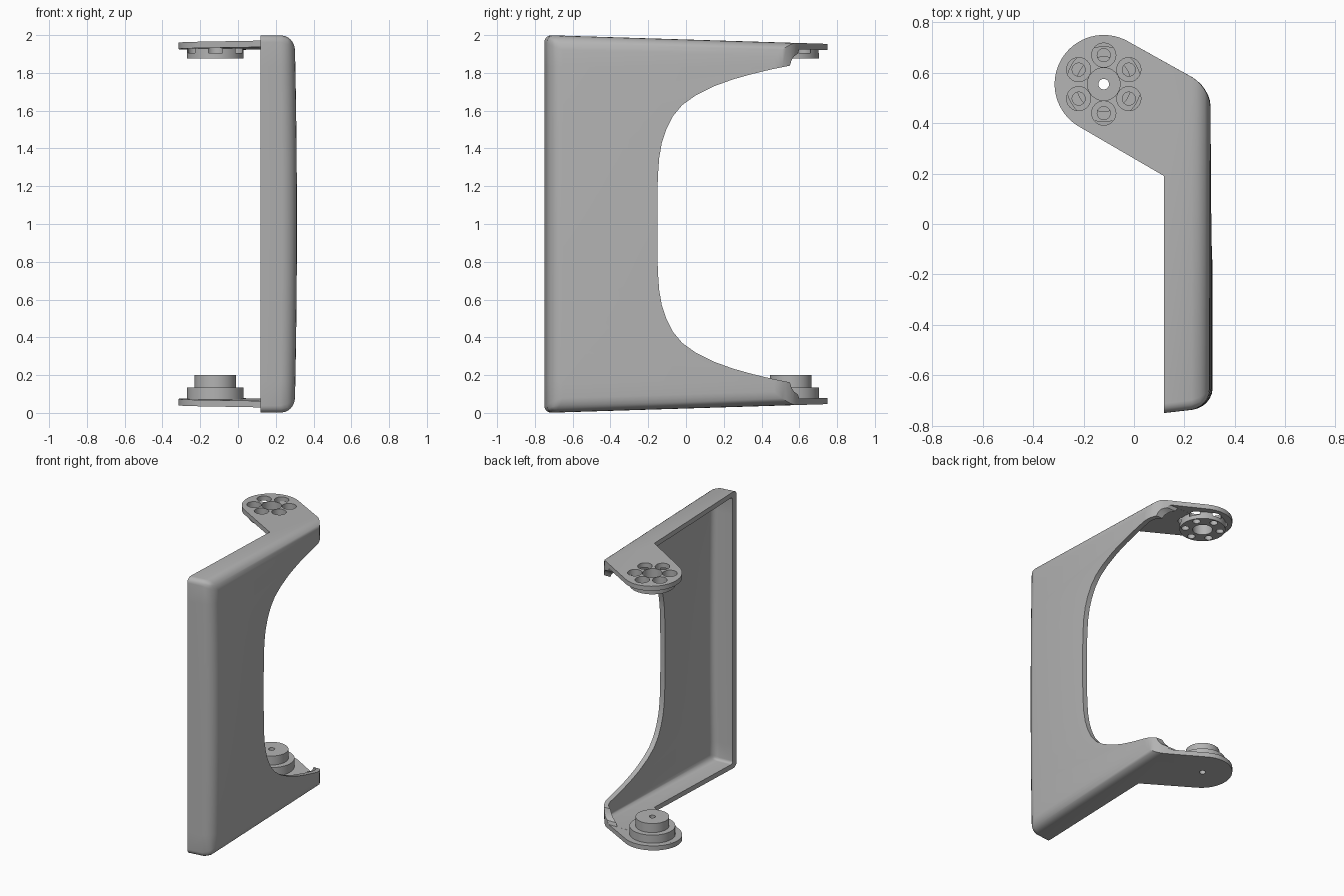
import bpy, bmesh
from math import sin, cos, pi, radians

if "Cube" in bpy.data.objects:
    bpy.data.objects.remove(bpy.data.objects["Cube"], do_unlink=True)

grey = bpy.data.materials.new("plain_grey")
grey.use_nodes = True
grey.diffuse_color = (0.45, 0.45, 0.45, 1)
grey.node_tree.nodes["Principled BSDF"].inputs["Base Color"].default_value = (0.45, 0.45, 0.45, 1)

WALL = 0.035
HUB_X, HUB_Y = -0.12, 0.555


def taper(y):
    return 1 - 0.031 * (y + 0.75)


def make_object(name, bm):
    bmesh.ops.recalc_face_normals(bm, faces=bm.faces[:])
    mesh = bpy.data.meshes.new(name)
    bm.to_mesh(mesh)
    bm.free()
    mesh.materials.append(grey)
    obj = bpy.data.objects.new(name, mesh)
    bpy.context.collection.objects.link(obj)
    return obj


def apply_modifier(obj, mod):
    bpy.ops.object.select_all(action='DESELECT')
    bpy.context.view_layer.objects.active = obj
    obj.select_set(True)
    bpy.ops.object.modifier_apply(modifier=mod.name)


def cut(obj, cutter):
    mod = obj.modifiers.new("cut", 'BOOLEAN')
    mod.operation, mod.solver, mod.object = 'DIFFERENCE', 'EXACT', cutter
    apply_modifier(obj, mod)


def discard(obj):
    bpy.data.objects.remove(obj, do_unlink=True)


def smooth(obj):
    bpy.ops.object.select_all(action='DESELECT')
    bpy.context.view_layer.objects.active = obj
    obj.select_set(True)
    bpy.ops.object.shade_smooth_by_angle(angle=radians(30))


def prism(points, shift):
    """Extrude a closed loop of 3D points by a vector."""
    bm = bmesh.new()
    face = bm.faces.new([bm.verts.new(p) for p in points])
    out = bmesh.ops.extrude_face_region(bm, geom=[face])
    moved = [v for v in out["geom"] if isinstance(v, bmesh.types.BMVert)]
    bmesh.ops.translate(bm, verts=moved, vec=shift)
    return bm


def cylinder(name, x, y, radius, z0, z1, sides=48):
    ring = [(x + radius * cos(2 * pi * i / sides), y + radius * sin(2 * pi * i / sides), z0)
            for i in range(sides)]
    return make_object(name, prism(ring, (0, 0, z1 - z0)))


def rounded_block(name, plan, inset, width, side_x):
    """Tapered prism whose outer side and front edges are rounded, with a slight outward bow."""
    bm = prism([(x, y, inset) for x, y in plan], (0, 0, 2 - 2 * inset))
    for v in bm.verts:
        v.co.z = 1 + (v.co.z - 1) * taper(v.co.y)
    weight = bm.edges.layers.float.new("bevel_weight_edge")
    for e in bm.edges:
        a, b = e.verts[0].co, e.verts[1].co
        on_side = abs(a.x - side_x) < 0.001 and abs(b.x - side_x) < 0.001
        if on_side:
            e[weight] = 1.0
        elif max(a.y, b.y) < -0.6:
            e[weight] = 0.5 if abs(a.z - b.z) < 0.02 else 0
    obj = make_object(name, bm)
    mod = obj.modifiers.new("round", 'BEVEL')
    mod.limit_method, mod.width, mod.segments = 'WEIGHT', width, 6
    apply_modifier(obj, mod)
    bm = bmesh.new()
    bm.from_mesh(obj.data)
    for i in range(1, 12):
        bmesh.ops.bisect_plane(bm, geom=bm.verts[:] + bm.edges[:] + bm.faces[:],
                               plane_co=(0, 0, i / 6), plane_no=(0, 0, 1))
    for v in bm.verts:
        if v.co.x > 0.121:
            v.co.x += 0.012 * (v.co.x - 0.12) / 0.18 * (1 - (v.co.z - 1) ** 2)
    bm.to_mesh(obj.data)
    bm.free()
    return obj


# Shell outline seen from above, with the round arm end
arc = [radians(60.6 + (239.5 - 60.6) * i / 32) for i in range(33)]
plan = [(0.12, -0.75), (0.30, -0.728), (0.30, 0.543)]
plan += [(HUB_X + 0.195 * cos(a), HUB_Y + 0.195 * sin(a)) for a in arc]
plan += [(0.12, 0.19)]
bracket = rounded_block("bracket_shell", plan, 0, 0.075, 0.30)

# Hollow out the inside, open toward -x
inner_x = 0.30 - WALL
hollow = rounded_block("hollow_cutter", [(-0.6, -0.80 + WALL), (-0.6, 1.01), (inner_x, 0.523),
                                         (inner_x, -0.728 + WALL)], WALL, 0.042, inner_x)
hollow_floor = [v for v in hollow.data.vertices if v.co.y < -0.6 and v.co.x < 0]
for v in hollow_floor:
    v.co.y = -0.75
cut(bracket, hollow)
discard(hollow)

# Curved opening in the side wall, mirrored about mid height
upper = [(-0.152, 1.1), (-0.149, 1.25), (-0.142, 1.35), (-0.128, 1.43), (-0.105, 1.5), (-0.07, 1.57),
         (-0.02, 1.63), (0.05, 1.68), (0.15, 1.73), (0.25, 1.766), (0.35, 1.794), (0.45, 1.818),
         (0.55, 1.838), (0.558, 1.865), (0.572, 1.888), (0.592, 1.902)]
for y in (0.6, 0.95):
    upper.append((y, 1 + (1 - WALL) * taper(y) + 0.0005))
profile = upper + [(y, 2 - z) for y, z in reversed(upper)]
opening = make_object("opening_cutter", prism([(-0.6, y, z) for y, z in profile], (1.2, 0, 0)))
cut(bracket, opening)
discard(opening)

# Hubs on the two arms
upper_hub = cylinder("upper_hub", HUB_X, HUB_Y, 0.15, 1.875, 1.94)
lower_hub = cylinder("lower_hub", HUB_X, HUB_Y, 0.15, 0.06, 0.135)
lower_pin = cylinder("lower_pin", HUB_X, HUB_Y, 0.11, 0.10, 0.20)

# Bores: wide centre hole above, narrow one below, ring of six stepped screw holes
bores = [(HUB_X, HUB_Y, 0.065, 1.8, 2.1, (bracket, upper_hub)),
         (HUB_X, HUB_Y, 0.021, -0.1, 0.4, (bracket, lower_hub, lower_pin))]
for k in range(6):
    a = pi / 2 + k * pi / 3
    x, y = HUB_X + 0.115 * cos(a), HUB_Y + 0.115 * sin(a)
    bores.append((x, y, 0.048, 1.905, 2.1, (bracket, upper_hub)))
    bores.append((x, y, 0.026, 1.8, 1.92, (upper_hub,)))
for x, y, radius, z0, z1, targets in bores:
    tool = cylinder("bore_cutter", x, y, radius, z0, z1, 24)
    for target in targets:
        cut(target, tool)
    discard(tool)

for part in (bracket, upper_hub, lower_hub, lower_pin):
    smooth(part)
